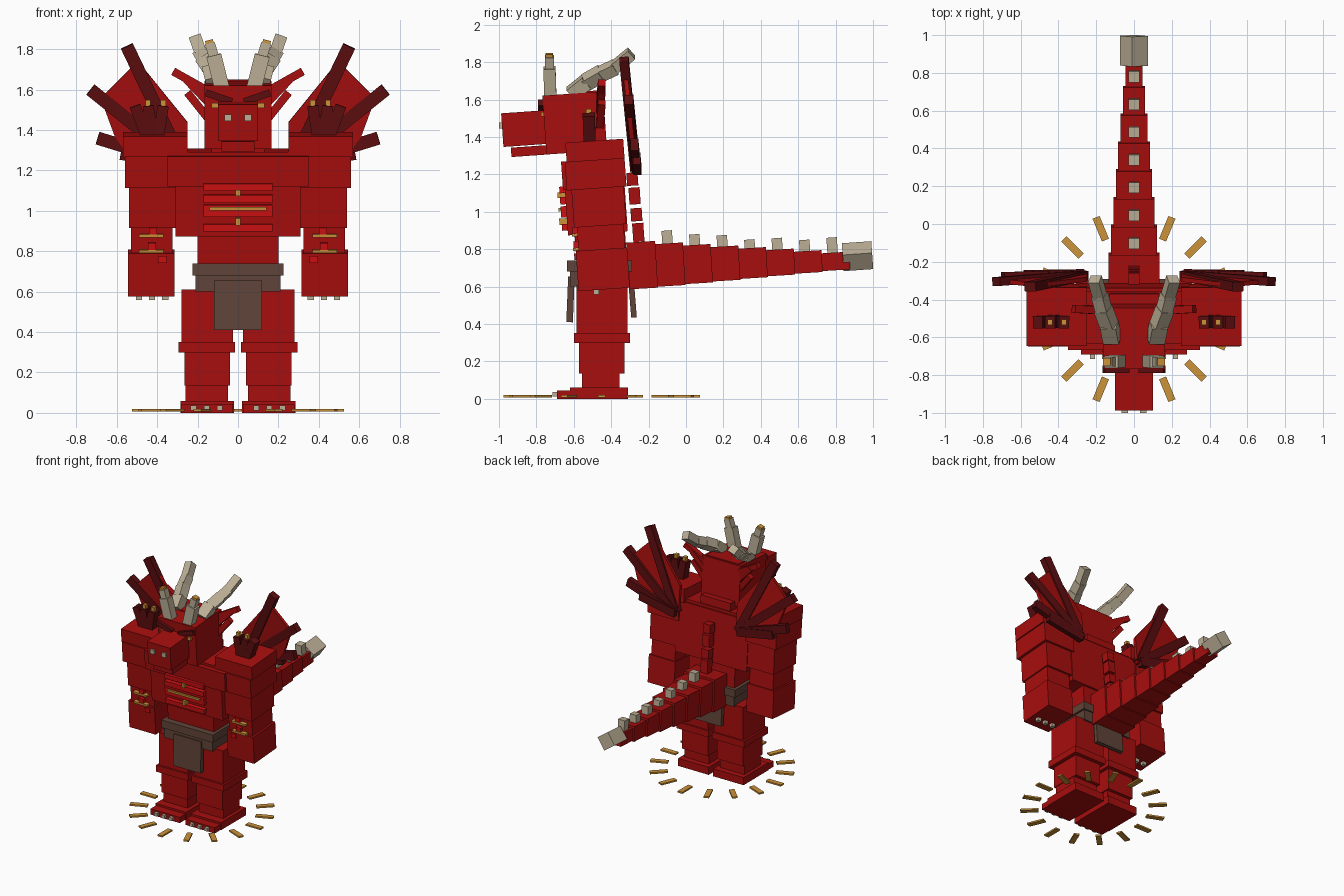
import bpy, math
from mathutils import Vector, Matrix

if "Cube" in bpy.data.objects:
    bpy.data.objects.remove(bpy.data.objects["Cube"])


def material(name, rgb):
    m = bpy.data.materials.new(name)
    lin = [((c / 255 + 0.055) / 1.055) ** 2.4 if c > 10 else c / 255 / 12.92 for c in rgb]
    m.diffuse_color = (*lin, 1)
    m.use_nodes = True
    m.node_tree.nodes["Principled BSDF"].inputs["Base Color"].default_value = m.diffuse_color
    return m


RED = material("scale red", (168, 14, 14))
BRIGHT = material("bright red", (208, 16, 18))
DARK = material("dark red", (92, 13, 15))
BONE = material("bone", (188, 175, 150))
GOLD = material("gold", (204, 146, 56))
BROWN = material("brown cloth", (96, 68, 56))
TILT = math.radians(4)


def mesh_object(name, verts, faces, mat, matrix=Matrix()):
    me = bpy.data.meshes.new(name)
    me.from_pydata([matrix @ Vector(v) for v in verts], [], faces)
    me.materials.append(mat)
    me.update()
    ob = bpy.data.objects.new(name, me)
    bpy.context.collection.objects.link(ob)
    return ob


def prism(name, outline, half, mat, matrix=Matrix()):
    """Extrude an xz outline along y by +-half."""
    n = len(outline)
    verts = [(x, y, z) for y in (-half, half) for x, z in outline]
    faces = [tuple(range(n)), tuple(range(2 * n - 1, n - 1, -1))]
    faces += [(i, i + n, (i + 1) % n + n, (i + 1) % n) for i in range(n)]
    ob = mesh_object(name, verts, faces, mat, matrix)
    import bmesh
    bm = bmesh.new()
    bm.from_mesh(ob.data)
    bmesh.ops.recalc_face_normals(bm, faces=bm.faces)
    bm.to_mesh(ob.data)
    bm.free()
    return ob


def block(name, c, size, mat, rot=Matrix()):
    x, y, z = (s / 2 for s in size)
    return prism(name, [(-x, -z), (x, -z), (x, z), (-x, z)], y, mat,
                 Matrix.Translation(c) @ rot)


def rx(a):
    return Matrix.Rotation(a, 4, 'X')


def box(name, xs, ys, zs, mat, tilt=0.0):
    c = [(a + b) / 2 for a, b in (xs, ys, zs)]
    return block(name, c, [abs(b - a) for a, b in (xs, ys, zs)], mat, rx(tilt))


def beam(name, p, q, w, d, mat):
    p, q = Vector(p), Vector(q)
    z = (q - p).normalized()
    y = Vector((0, 1, 0))
    y = (y - z * y.dot(z)).normalized()
    rot = Matrix((y.cross(z), y, z)).transposed().to_4x4()
    return block(name, (p + q) / 2, (w, d, (q - p).length), mat, rot)


def leaning(name, xs, front, back, zs, mat):
    """Block of the forward leaning upper body; depths relative to the body axis."""
    cy = -0.45 - (sum(zs) / 2 - 0.8) * math.tan(TILT)
    return box(name, xs, (cy + front, cy + back), zs, mat, TILT)


def sx(s, a, b):
    return (s * a, s * b)


# Torso
leaning("neck", (-.13, .13), -.12, .12, (1.24, 1.36), RED)
leaning("collar", (-.31, .31), -.15, .13, (1.25, 1.30), RED)
leaning("upper_chest", (-.35, .35), -.185, .145, (1.13, 1.28), RED)
leaning("lower_chest", (-.31, .31), -.175, .145, (.885, 1.14), RED)
leaning("abdomen", (-.20, .20), -.14, .13, (.66, .90), RED)
for i, (a, b) in enumerate([(1.10, 1.135), (1.04, 1.08), (.97, 1.03), (.90, .935)]):
    leaning(f"chest_plate_{i}", (-.17, .17), -.205, -.17, (a, b), BRIGHT)
leaning("chest_gold_bar", (-.14, .14), -.217, -.20, (1.003, 1.02), GOLD)
for a, b in ((1.075, 1.105), (.93, .965)):
    leaning("chest_gold_stud", (-.012, .012), -.217, -.17, (a, b), GOLD)
for i, (y, a, b) in enumerate([(-.282, 1.14, 1.21), (-.27, 1.04, 1.13),
                               (-.26, .95, 1.02), (-.25, .84, .94)]):
    box(f"spine_plate_{i}", (-.03, .03), (y - .035, y + .025), (a, b), RED, TILT)

# Belt and cloth
box("belt", (-.225, .225), (-.635, -.29), (.68, .74), BROWN)
box("lower_belt", (-.21, .21), (-.62, -.30), (.60, .68), BROWN)
box("front_cloth", (-.12, .12), (-.635, -.60), (.41, .655), BROWN, -.04)
box("back_cloth", (-.12, .12), (-.30, -.27), (.435, .61), BROWN, .08)

# Head
block("head", (0, -.595, 1.475), (.33, .325, .315), RED, rx(TILT))
block("crown", (0, -.53, 1.62), (.28, .16, .05), RED, rx(TILT))
block("snout", (0, -.865, 1.445), (.20, .235, .18), RED, rx(TILT))
block("jaw", (0, -.835, 1.325), (.165, .20, .05), RED, rx(TILT))

for s in (-1, 1):
    # Face details
    box("nostril", sx(s, .033, .067), (-1.0, -.97), (1.445, 1.477), BONE)
    box("eye", sx(s, .095, .13), (-.775, -.74), (1.51, 1.535), GOLD)
    beam("brow", (s * .03, -.77, 1.54), (s * .16, -.77, 1.585), .035, .04, DARK)
    for a, b in (((.15, 1.595), (.32, 1.69)), ((.15, 1.54), (.255, 1.65)),
                 ((.15, 1.46), (.25, 1.585))):
        beam("frill", (s * a[0], -.46, a[1]), (s * b[0], -.45, b[1]), .04, .04, RED)
    # Horns: short front pair with gold tips, long pair sweeping back
    beam("front_horn", (s * .08, -.725, 1.61), (s * .12, -.73, 1.77), .075, .065, BONE)
    beam("front_horn_top", (s * .115, -.73, 1.75), (s * .14, -.73, 1.83), .05, .05, BONE)
    beam("front_horn_tip", (s * .138, -.73, 1.82), (s * .144, -.73, 1.845), .04, .04, GOLD)
    pts = [(.115, -.615, 1.63), (.13, -.54, 1.69), (.16, -.46, 1.735),
           (.18, -.385, 1.77), (.205, -.30, 1.84)]
    for i in range(4):
        a, b = (Vector((s * p[0], p[1], p[2])) for p in pts[i:i + 2])
        beam(f"back_horn_{i}", a, b + (b - a) * .1, .085 - .008 * i, .075 - .005 * i, BONE)

    # Arms
    leaning("shoulder", sx(s, .25, .57), -.155, .155, (1.275, 1.38), RED)
    leaning("upper_arm", sx(s, .29, .56), -.165, .155, (1.125, 1.28), RED)
    leaning("elbow", sx(s, .31, .54), -.14, .14, (.925, 1.13), RED)
    leaning("forearm", sx(s, .325, .53), -.125, .125, (.79, .96), RED)
    leaning("hand", sx(s, .315, .545), -.14, .135, (.585, .80), RED)
    for x in (.36, .425, .49):
        box("finger_claw", sx(s, x - .015, x + .015), (-.495, -.465), (.558, .60), BONE)
    for z in (.877, .80):
        leaning("arm_gold_band", sx(s, .37, .49), -.155, -.12, (z - .008, z + .008), GOLD)
    for x, z in ((.42, .90), (.425, .825), (.375, .76)):
        leaning("arm_plate", sx(s, x - .02, x + .02), -.15, -.12, (z - .017, z + .017), BRIGHT)

    # Shoulder spikes
    for a, b, tip in ((.395, .37, 1), (.42, .445, 1), (.45, .51, 0)):
        beam("shoulder_spike", (s * a, -.515, 1.36), (s * b, -.52, 1.52), .055, .065, DARK)
        if tip:
            box("spike_tip", sx(s, b - .013, b + .013), (-.535, -.505), (1.505, 1.55), GOLD)

    # Wings: flat membrane with four dark fingers
    def wing_y(z):
        return -.27 - (z - 1.2) * .1
    outline = [(.25, 1.22), (.25, 1.44), (.46, 1.70), (.53, 1.71),
               (.68, 1.56), (.61, 1.37), (.54, 1.27)]
    prism("wing_membrane", [(s * x, z - 1.2) for x, z in outline], .012, RED,
          Matrix.Translation((0, -.27, 1.2)) @ rx(math.atan(.1)))
    for i, (x, z) in enumerate([(.55, 1.815), (.73, 1.60), (.695, 1.36), (.58, 1.285)]):
        beam(f"wing_finger_{i}", (s * .27, wing_y(1.23) + .005 * i, 1.23),
             (s * x, wing_y(z) + .005 * i, z), .065, .05 - .004 * i, DARK)

    # Legs
    box("thigh", sx(s, .025, .28), (-.585, -.312), (.345, .61), RED)
    box("knee", sx(s, .015, .295), (-.60, -.30), (.30, .352), RED)
    box("shin", sx(s, .04, .265), (-.572, -.33), (.135, .302), RED)
    box("ankle", sx(s, .05, .26), (-.555, -.355), (.05, .14), RED)
    box("foot", sx(s, .02, .285), (-.62, -.31), (0, .06), RED)
    box("toes", sx(s, .025, .28), (-.69, -.60), (0, .045), RED)
    for x in (.09, .155, .22):
        box("toe_claw", sx(s, x - .014, x + .014), (-.715, -.66), (.012, .036), BONE)

# Tail: tapering segments with bone spikes and a rolled bone tip
for i in range(8):
    t = i / 7
    y = -.235 + .1475 * i
    w, h = .27 - .18 * t, .25 - .155 * t
    z = .715 + .02 * t
    block(f"tail_segment_{i}", (0, y, z), (w, .155, h), RED, rx(math.radians(3.5)))
    if i:
        top = (.90, .88, .875, .852, .86, .85, .863)[i - 1]
        yc = -.10 + .147 * (i - 1)
        box(f"tail_spike_{i}", (-.028, .028), (yc - .028, yc + .028),
            (z + h / 2 - .03, top), BONE, TILT)
block("tail_tip", (0, .917, .763), (.107, .158, .107), BONE,
      rx(TILT) @ Matrix.Rotation(math.radians(36), 4, 'Y'))

# Ring of gold rays on the ground
for i in range(16):
    a = i * math.tau / 16
    d = Vector((math.cos(a), math.sin(a), 0))
    block("ground_ray", Vector((0, -.45, .014)) + d * .46, (.13, .04, .012), GOLD,
          Matrix.Rotation(a, 4, 'Z'))
